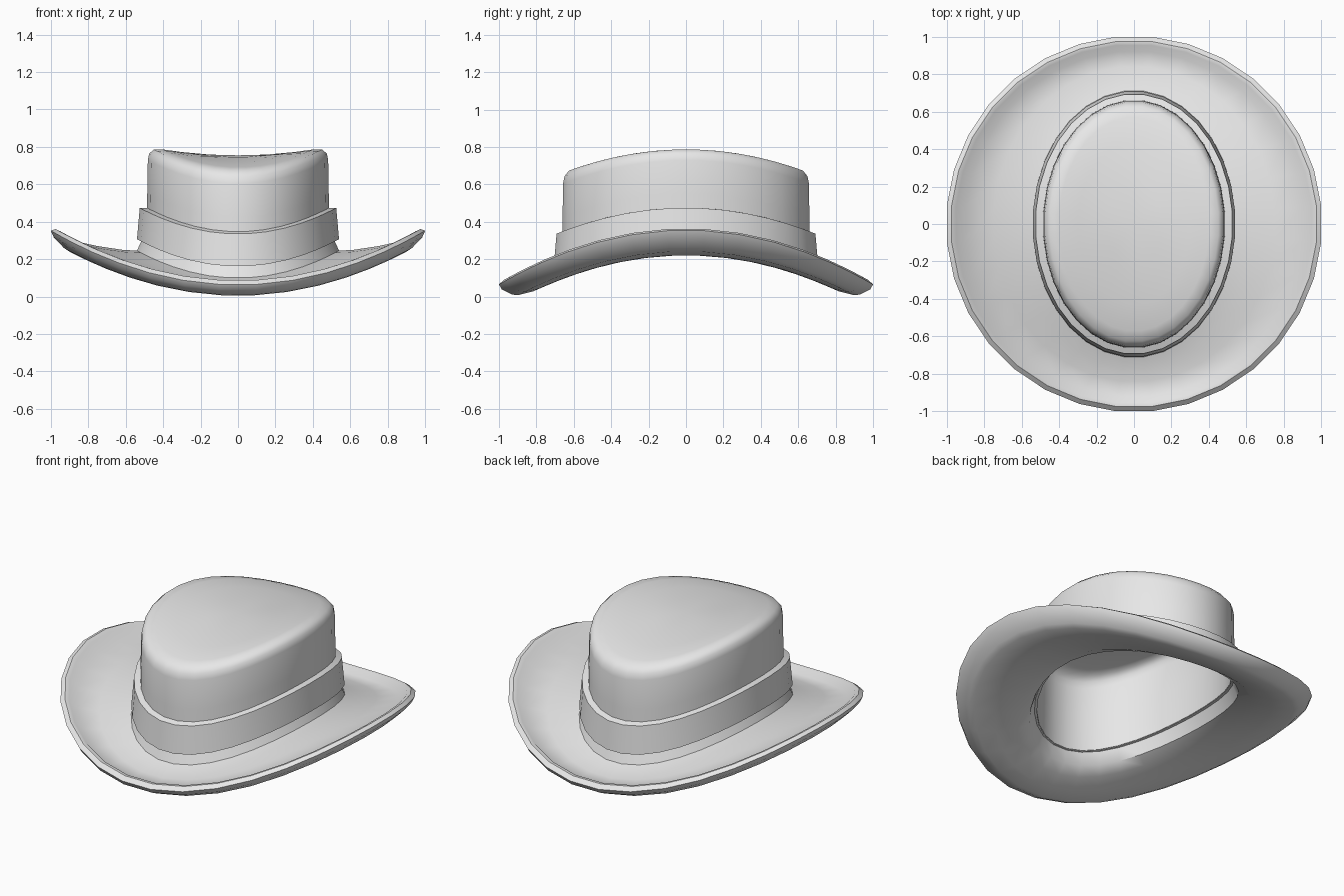
import bpy, bmesh, math

if "Cube" in bpy.data.objects:
    bpy.data.objects.remove(bpy.data.objects["Cube"])

SIDES = 32
BEND = 0.29          # how far the hat droops toward front and back
FIT = 1 / math.cos(math.pi / SIDES)

felt = bpy.data.materials.new("grey_felt")
felt.diffuse_color = (0.8, 0.8, 0.8, 1)
felt.use_nodes = True
felt.node_tree.nodes["Principled BSDF"].inputs["Base Color"].default_value = felt.diffuse_color


def oval_lathe(name, profile, closed):
    """Sweep (x radius, y radius, height) stations around z, bent along y."""
    bm = bmesh.new()
    rings = []
    for rx, ry, z in profile:
        ring = []
        for i in range(SIDES):
            a = 2 * math.pi * (i + 0.5) / SIDES
            x, y = rx * FIT * math.cos(a), ry * FIT * math.sin(a)
            ring.append(bm.verts.new((x, y, z - BEND * y * y)))
        rings.append(ring)
    pairs = list(zip(rings, rings[1:]))
    if closed:
        pairs.append((rings[-1], rings[0]))
    for lo, hi in pairs:
        for i in range(SIDES):
            j = (i + 1) % SIDES
            bm.faces.new((lo[i], lo[j], hi[j], hi[i]))
    # zero-radius stations collapse to a single centre point
    bmesh.ops.remove_doubles(bm, verts=bm.verts, dist=1e-5)
    bmesh.ops.recalc_face_normals(bm, faces=bm.faces)
    mesh = bpy.data.meshes.new(name)
    bm.to_mesh(mesh)
    bm.free()
    mesh.materials.append(felt)
    obj = bpy.data.objects.new(name, mesh)
    bpy.context.collection.objects.link(obj)
    bpy.ops.object.select_all(action='DESELECT')
    obj.select_set(True)
    bpy.context.view_layer.objects.active = obj
    bpy.ops.object.shade_smooth_by_angle(angle=math.radians(45))
    return obj


# Brim: collar, upper surface, rolled rim, underside
oval_lathe("brim", [
    (0.51, 0.68, 0.312), (0.54, 0.71, 0.247), (0.62, 0.77, 0.252),
    (0.75, 0.84, 0.272), (0.90, 0.92, 0.305), (0.95, 0.955, 0.352),
    (0.975, 0.975, 0.364), (1.0, 1.0, 0.355), (0.985, 0.985, 0.32),
    (0.93, 0.93, 0.262), (0.90, 0.90, 0.242), (0.75, 0.82, 0.222),
    (0.60, 0.73, 0.22), (0.52, 0.67, 0.24), (0.485, 0.65, 0.312)], True)

# Hat band: flared strip with a flat top ledge
oval_lathe("hat_band", [
    (0.47, 0.645, 0.308), (0.54, 0.707, 0.308),
    (0.525, 0.692, 0.475), (0.47, 0.645, 0.475)], True)

# Crown: hollow shell with a rounded shoulder and slightly sunken top
outer = [(0.487, 0.662, 0.31), (0.485, 0.66, 0.55), (0.482, 0.657, 0.73),
         (0.475, 0.65, 0.765), (0.45, 0.625, 0.787), (0.40, 0.57, 0.787),
         (0.30, 0.43, 0.773), (0.15, 0.22, 0.759), (0, 0, 0.755)]
T = 0.02
inner = [(max(rx - T, 0), max(ry - T, 0), z if k == 0 else z - T)
         for k, (rx, ry, z) in enumerate(outer)]
oval_lathe("crown", inner[::-1] + outer, False)
